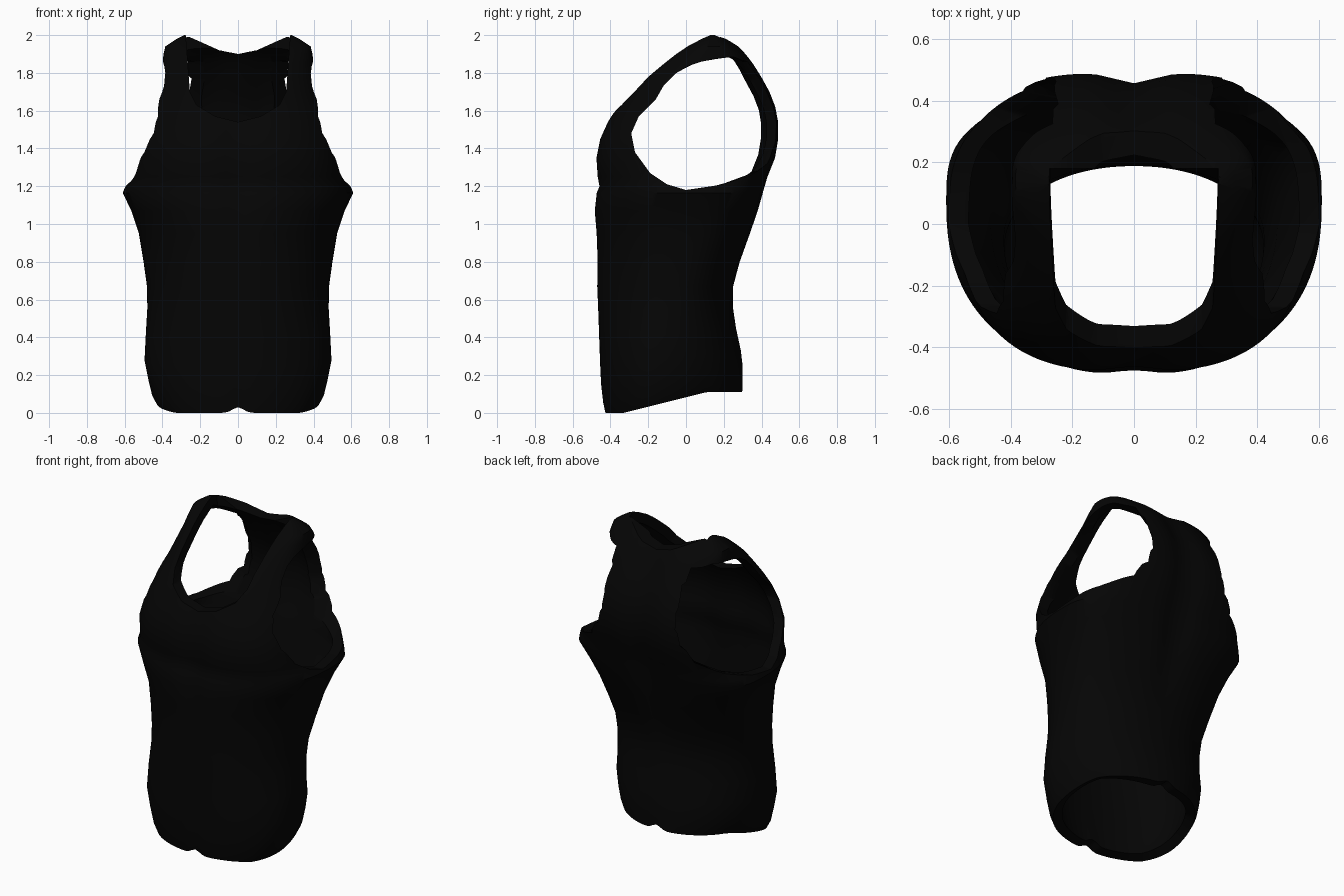
import bpy
import bmesh
import math

if "Cube" in bpy.data.objects:
    bpy.data.objects.remove(bpy.data.objects["Cube"], do_unlink=True)

SEGMENTS = 128
THICKNESS = 0.06

# Torso stations: height, half width, front y, back y
STATIONS = [
    (0, .43, -.43, .3), (.05, .455, -.44, .3), (.14, .475, -.45, .3),
    (.25, .495, -.455, .29), (.4, .488, -.46, .265), (.55, .48, -.465, .248),
    (.67, .482, -.47, .25), (.8, .5, -.472, .29), (.95, .525, -.482, .345),
    (1.07, .565, -.492, .385), (1.165, .61, -.48, .41), (1.2, .596, -.465, .42),
    (1.25, .575, -.474, .435), (1.35, .568, -.48, .475), (1.45, .548, -.46, .492),
    (1.54, .523, -.42, .492), (1.62, .488, -.37, .478), (1.7, .448, -.31, .448),
    (1.78, .418, -.24, .405), (1.85, .4, -.155, .36), (1.9, .394, -.085, .32),
    (1.94, .385, -.02, .28), (1.98, .325, .055, .225), (2, .285, .11, .17),
]

# Section shape: height, backward shift of the widest line,
# squareness of the front half, squareness of the back half
SHAPES = [
    (0, -.06, 2.1, 2.1), (.3, -.05, 2.1, 2.1), (.6, .05, 2.1, 2.1),
    (.95, .1, 2.2, 2.5), (1.165, .11, 2.4, 3), (1.3, .1, 2.8, 3.1),
    (1.55, .11, 2.8, 3.1), (2, 0, 2.7, 2.7),
]

# Armhole outline (y, z)
ARMHOLE = [
    (0, 1.18), (.13, 1.205), (.29, 1.28), (.365, 1.4), (.385, 1.5), (.37, 1.62),
    (.31, 1.77), (.25, 1.86), (.16, 1.885), (.05, 1.86), (-.05, 1.8),
    (-.12, 1.73), (-.16, 1.66), (-.25, 1.57), (-.29, 1.48), (-.27, 1.38),
    (-.19, 1.27), (-.1, 1.21),
]

# Right half of the scooped neckline and of the back neckline (x, z)
SCOOP = [(.275, 2.2), (.275, 1.98), (.265, 1.84), (.255, 1.7), (.22, 1.63), (.12, 1.57)]
BACK_DIP = [(.28, 2.2), (.28, 2), (.2, 1.965), (.1, 1.92)]


def signed_power(value, exponent):
    return math.copysign(abs(value) ** exponent, value)


def clamp(value, low=0.0, high=1.0):
    return max(low, min(high, value))


def shape_at(height):
    """Interpolated shift and squareness values."""
    for low, high in zip(SHAPES, SHAPES[1:]):
        if height <= high[0]:
            t = (height - low[0]) / (high[0] - low[0])
            return [a + (b - a) * t for a, b in zip(low[1:], high[1:])]


def torso_point(station, angle):
    """Point on a rounded section, with centre creases and a sloping hem."""
    height, half_width, front, back = station
    shift, front_square, back_square = shape_at(height)
    centre = (front + back) / 2 + shift
    behind = math.sin(angle) > 0
    power = 2 / (back_square if behind else front_square)
    x = half_width * signed_power(math.cos(angle), power)
    side = abs(math.sin(angle)) ** power
    crease = math.exp(-(x / .09) ** 2)
    upper = clamp((height - .7) / .4) * clamp((2 - height) / .2)
    if behind:
        y = centre + side * (back - centre - .035 * crease * upper)
    else:
        y = centre + side * (front - centre + .018 * crease * upper)
    hem = clamp((y + .33) * .25, 0, .11) + .03 * math.exp(-(x / .04) ** 2)
    z = height + hem * clamp(1 - height / .6)
    return x, y, z


def make_object(name, bm):
    bmesh.ops.recalc_face_normals(bm, faces=bm.faces)
    mesh = bpy.data.meshes.new(name)
    bm.to_mesh(mesh)
    bm.free()
    obj = bpy.data.objects.new(name, mesh)
    bpy.context.scene.collection.objects.link(obj)
    return obj


def cutter_between(name, near_points, far_points):
    """Closed solid joining two matching outlines."""
    bm = bmesh.new()
    near = [bm.verts.new(p) for p in near_points]
    far = [bm.verts.new(p) for p in far_points]
    bm.faces.new(near)
    bm.faces.new(list(reversed(far)))
    for i in range(len(near)):
        j = (i + 1) % len(near)
        bm.faces.new((near[i], far[i], far[j], near[j]))
    obj = make_object(name, bm)
    obj.hide_render = True
    return obj


def neck_cutter(name, half, bottom, start, end):
    outline = half + [(0, bottom)] + [(-x, z) for x, z in reversed(half)]
    return cutter_between(name, [(x, start, z) for x, z in outline],
                          [(x, end, z) for x, z in outline])


def armhole_cutter(name, sign):
    """Flares backwards going outwards, more so higher up the back panel."""
    inner = [(sign * .15, y, z) for y, z in ARMHOLE]
    outer = [(sign * .75, y + max(y, 0) * clamp(.4 + 2.5 * (z - 1.2), 0, 1.6), z)
             for y, z in ARMHOLE]
    return cutter_between(name, inner, outer)


# Fabric shell: lofted torso, closed over the shoulders and open at the hem
bm = bmesh.new()
rings = []
for station in STATIONS:
    rings.append([bm.verts.new(torso_point(station, math.tau * i / SEGMENTS))
                  for i in range(SEGMENTS)])
for low, high in zip(rings, rings[1:]):
    for i in range(SEGMENTS):
        j = (i + 1) % SEGMENTS
        bm.faces.new((low[i], low[j], high[j], high[i]))
bm.faces.new(rings[-1])
tank_top = make_object("tank_top", bm)

# Cutters for the armholes, the front scoop and the back neckline
cutters = [
    armhole_cutter("left_armhole_cutter", 1),
    armhole_cutter("right_armhole_cutter", -1),
    neck_cutter("scoop_cutter", SCOOP, 1.54, -1, .18),
    neck_cutter("back_neck_cutter", BACK_DIP, 1.9, -.9, 1),
]

# Thickness, then the openings
bpy.ops.object.select_all(action='DESELECT')
bpy.context.view_layer.objects.active = tank_top
tank_top.select_set(True)
shell = tank_top.modifiers.new("thickness", 'SOLIDIFY')
shell.thickness = THICKNESS
shell.offset = -1
bpy.ops.object.modifier_apply(modifier=shell.name)
for cutter in cutters:
    cut = tank_top.modifiers.new(cutter.name, 'BOOLEAN')
    cut.operation = 'DIFFERENCE'
    cut.solver = 'EXACT'
    cut.use_self = True
    cut.object = cutter
    bpy.ops.object.modifier_apply(modifier=cut.name)
    bpy.data.objects.remove(cutter, do_unlink=True)

# Black fabric
fabric = bpy.data.materials.new("black_fabric")
fabric.use_nodes = True
colour = (.0015, .0015, .0015, 1)
fabric.diffuse_color = colour
fabric.node_tree.nodes["Principled BSDF"].inputs["Base Color"].default_value = colour
tank_top.data.materials.clear()
tank_top.data.materials.append(fabric)
for face in tank_top.data.polygons:
    face.material_index = 0

bpy.ops.object.shade_smooth_by_angle(angle=math.radians(40))
